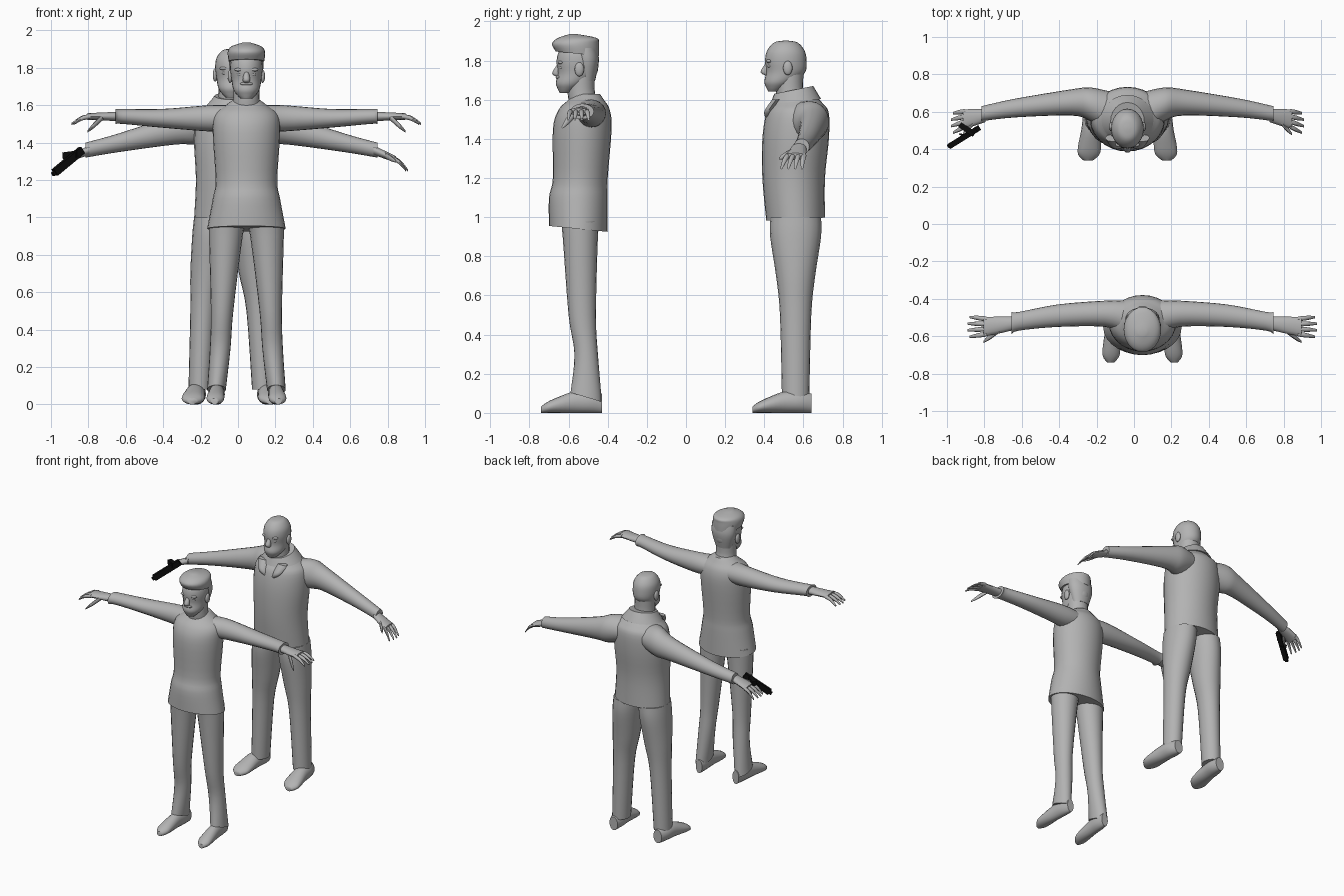
import bpy, bmesh, math
from mathutils import Matrix, Vector

cube = bpy.data.objects.get("Cube")
if cube:
    bpy.data.objects.remove(cube)


def material(name, value):
    m = bpy.data.materials.new(name)
    m.use_nodes = True
    colour = (value, value, value, 1)
    m.diffuse_color = colour
    m.node_tree.nodes["Principled BSDF"].inputs["Base Color"].default_value = colour
    return m


GREY = material("plain grey", .45)
BLACK = material("gun black", .004)
SIDES = (("left", 1), ("right", -1))


def finish(name, bm, mat=GREY, smooth=True):
    bmesh.ops.recalc_face_normals(bm, faces=bm.faces)
    mesh = bpy.data.meshes.new(name)
    bm.to_mesh(mesh)
    bm.free()
    mesh.materials.append(mat)
    ob = bpy.data.objects.new(name, mesh)
    bpy.context.collection.objects.link(ob)
    if smooth:
        bpy.ops.object.select_all(action="DESELECT")
        ob.select_set(True)
        bpy.context.view_layer.objects.active = ob
        bpy.ops.object.shade_smooth_by_angle(angle=math.radians(50))


def spline(rows, steps=4):
    """Interpolate the cross-sections smoothly."""
    out = []
    for i, (p, q) in enumerate(zip(rows, rows[1:])):
        before, after = rows[max(i - 1, 0)], rows[min(i + 2, len(rows) - 1)]
        for k in range(steps):
            t = k / steps
            out.append([b + t * (c - a) / 2 + t * t * (2 * a - 5 * b + 4 * c - d) / 2
                        + t ** 3 * (3 * b - a - 3 * c + d) / 2
                        for a, b, c, d in zip(before, p, q, after)])
    return out + [rows[-1]]


def loft(name, axis, origin, rows, side=1, sides=20):
    """Skin ellipses (x, y, z, radius, radius, optional tilt) set across an axis."""
    rows = [tuple(r) if len(r) == 6 else (*r, 0) for r in rows]
    bm = bmesh.new()
    loops = []
    for x, y, z, a, b, tilt in spline(rows):
        loop = []
        for k in range(sides):
            angle = math.tau * k / sides
            u, v = a * math.cos(angle), b * math.sin(angle)
            offset = {"z": (u, v, tilt * v), "x": (0, u, v), "y": (u, 0, v)}[axis]
            place = Vector((x, y, z)) + Vector(offset)
            place.x *= side
            loop.append(bm.verts.new(place + Vector(origin)))
        loops.append(loop)
    for p, q in zip(loops, loops[1:]):
        for k in range(sides):
            bm.faces.new((p[k - 1], p[k], q[k], q[k - 1]))
    bm.faces.new(loops[0])
    bm.faces.new(loops[-1])
    finish(name, bm)


def ball(name, origin, offset, size):
    bm = bmesh.new()
    mat = Matrix.Translation(Vector(origin) + Vector(offset)) @ Matrix.Diagonal((*size, 1))
    bmesh.ops.create_uvsphere(bm, u_segments=14, v_segments=10, radius=1, matrix=mat)
    finish(name, bm)


def bar(name, start, end, width, height):
    """Black box running between two points."""
    start, end = Vector(start), Vector(end)
    d = end - start
    turn = d.to_track_quat("Y", "Z").to_matrix().to_4x4()
    mat = Matrix.Translation((start + end) / 2) @ turn @ Matrix.Diagonal((width, d.length, height, 1))
    bm = bmesh.new()
    bmesh.ops.create_cube(bm, size=1, matrix=mat)
    finish(name, bm, BLACK, False)


def head(who, chin):
    """Neck, skull and face, measured from the chin height at the skull's axis."""
    loft(who + "_neck", "z", chin, [(0, .04, -.07, .08, .08), (0, .02, 0, .07, .07), (0, .02, .09, .07, .07)])
    loft(who + "_head", "z", chin, [
        (0, -.06, 0, .03, .03), (0, -.05, .02, .05, .05), (0, -.03, .05, .07, .08), (0, 0, .1, .08, .1),
        (0, 0, .16, .087, .106), (0, 0, .21, .08, .095), (0, 0, .25, .05, .06), (0, 0, .26, .01, .01)], sides=24)
    loft(who + "_nose", "z", chin, [(0, -.09, .15, .01, .01), (0, -.11, .1, .02, .02),
                                    (0, -.09, .08, .01, .01)], sides=10)
    ball(who + "_lips", chin, (0, -.085, .055), (.026, .018, .01))
    for label, s in SIDES:
        ball(f"{who}_{label}_brow", chin, (s * .035, -.085, .155), (.03, .015, .01))
        ball(f"{who}_{label}_eye", chin, (s * .035, -.08, .13), (.016, .014, .01))
        ball(f"{who}_{label}_ear", chin, (s * .087, .01, .12), (.013, .024, .036))


def hand(name, origin, side, wrist, knuckle, tip, thumb):
    """Palm, four spread fingers and a thumb."""
    wrist, knuckle, tip, thumb = map(Vector, (wrist, knuckle, tip, thumb))
    middle = wrist.lerp(knuckle, .5)
    loft(name + "_palm", "x", origin, [(*wrist, .035, .026), (*middle, .045, .022),
                                       (*knuckle, .052, .018)], side, 14)
    for k in range(4):
        spread = Vector((0, (k - 1.5) * .027, 0))
        root = knuckle.lerp(wrist, .1) + spread
        end = tip + spread * 1.3 - Vector((abs(spread.y) * .4, 0, 0))
        bend = root.lerp(end, .5) + Vector((0, 0, .01))
        loft(f"{name}_finger_{k + 1}", "x", origin,
             [(*root, .013, .013), (*bend, .012, .012), (*end, .006, .006)], side, 8)
    base = middle - Vector((0, .025, 0))
    loft(name + "_thumb", "x", origin, [(*base, .016, .018), (*base.lerp(thumb, .6), .015, .015),
                                        (*thumb, .006, .006)], side, 8)


def shoe(name, origin, side, x, heel, length, swing, width):
    """Rounded shoe pointing forward, with the toe swung outward."""
    shape = ((0, .6, .9), (.2, .9, 1), (.45, .95, 1), (.75, 1.1, .7), (.9, 1, .5), (1, .45, .3))
    rows = [(x + swing * t, heel - length * t, .055 * h, width * w, .055 * h) for t, w, h in shape]
    loft(name, "y", origin, rows, side, 16)


def person(who, x, y, head_y, chin, torso, sleeve, hands, leg, shoes):
    """One man; the upper body is measured from shoulder height."""
    shoulder, ground = (x, y, 1.5), (x, y, 0)
    head(who, (x, head_y, chin))
    loft(who + "_torso", "z", shoulder, torso, sides=28)
    for label, s in SIDES:
        part = f"{who}_{label}_"
        loft(part + "sleeve", "x", shoulder, sleeve, s)
        hand(part + "hand", shoulder, s, *hands)
        loft(part + "trouser_leg", "z", ground, leg, s)
        shoe(part + "shoe", ground, s, *shoes)


# Front man: long top with a flared hem
person("front_man", .045, -.53, -.555, 1.635,
       torso=[(0, -.02, -.56, .21, .15, -.1), (0, -.02, -.4, .18, .15), (0, -.01, -.3, .165, .14),
              (0, 0, -.05, .18, .15), (0, .01, .05, .17, .13), (0, .02, .1, .11, .09), (0, .02, .13, .07, .07)],
       sleeve=[(.08, .03, .03, .09, .07), (.2, .05, .03, .07, .07), (.45, .04, .03, .06, .05),
               (.66, .01, .04, .05, .04), (.7, 0, .04, .06, .04)],
       hands=[(.68, 0, .04), (.85, -.02, .04), (.94, -.02, 0), (.85, -.1, -.04)],
       leg=[(.1, -.01, .98, .1, .1), (.11, -.01, .9, .09, .09), (.13, 0, .5, .06, .07),
            (.14, .02, .3, .055, .06), (.16, .02, .08, .05, .08, -.3)],
       shoes=(.15, .1, .31, .02, .043))

# His hair and moustache
scalp = (.045, -.555, 1.635)
loft("front_man_hair_top", "z", scalp, [(0, 0, .2, .095, .11, -.1), (0, -.01, .25, .1, .12),
                                        (0, 0, .28, .08, .1), (0, -.02, .3, .02, .02)], sides=24)
loft("front_man_hair_back", "z", scalp, [(0, .05, .06, .06, .04), (0, .05, .16, .09, .06),
                                         (0, .04, .23, .09, .06)])
ball("front_man_moustache", scalp, (0, -.095, .08), (.034, .016, .01))

# Rear man: broad jacket
person("rear_man", -.035, .56, .51, 1.642,
       torso=[(0, 0, -.51, .2, .15, .05), (0, -.01, -.3, .19, .16), (0, 0, -.1, .2, .17),
              (0, .01, .03, .19, .16), (0, .01, .08, .15, .13), (0, 0, .13, .09, .09)],
       sleeve=[(.1, .04, 0, .11, .09), (.2, .08, -.01, .09, .1), (.3, .09, -.03, .07, .08),
               (.6, .06, -.1, .05, .05), (.78, .03, -.14, .04, .04)],
       hands=[(.76, .02, -.14), (.88, 0, -.19), (.95, -.02, -.25), (.88, -.08, -.2)],
       leg=[(.1, 0, 1, .1, .13), (.11, 0, .9, .1, .13), (.13, 0, .7, .09, .1),
            (.15, 0, .5, .07, .08), (.17, 0, .08, .06, .07)],
       shoes=(.18, .08, .3, .03, .056))

# His collar and lapels
throat = (-.035, .56, 1.5)
loft("rear_man_collar", "z", throat, [(0, 0, .09, .14, .13, .1), (0, -.01, .15, .09, .1, .2)], sides=24)
for label, s in SIDES:
    loft(f"rear_man_{label}_lapel", "z", throat, [(.03, -.14, 0, .01, .01), (.06, -.14, .04, .03, .02),
                                                  (.08, -.1, .1, .04, .02)], s, 8)

# Pistol in his right hand
bar("pistol_slide", (-.835, .51, 1.36), (-.98, .42, 1.24), .03, .04)
bar("pistol_muzzle", (-.97, .43, 1.25), (-.99, .415, 1.23), .02, .02)
bar("pistol_grip", (-.855, .48, 1.34), (-.93, .53, 1.33), .03, .035)
bar("pistol_guard", (-.89, .47, 1.3), (-.93, .48, 1.29), .01, .03)
